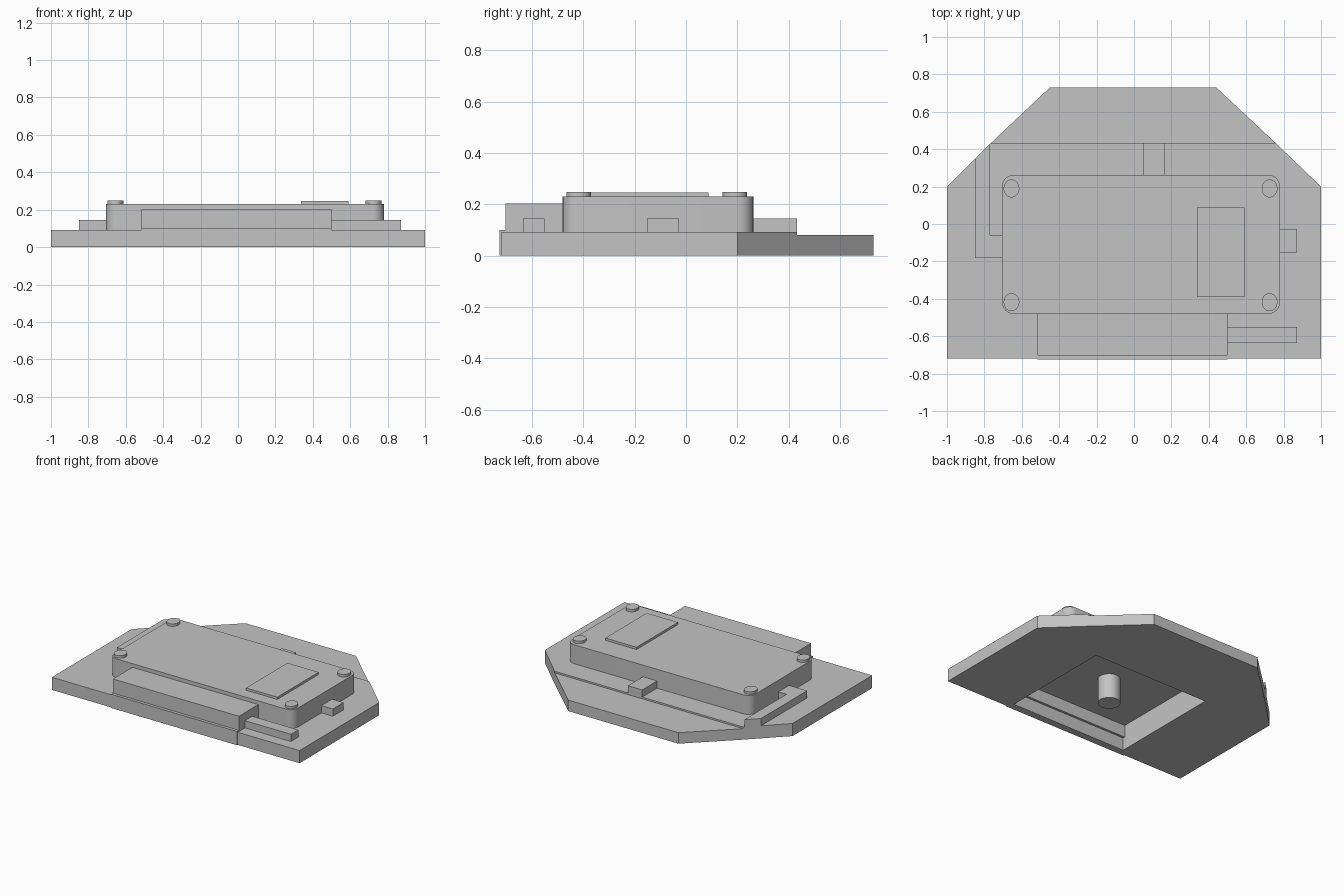
import bpy, bmesh, math

cube = bpy.data.objects.get("Cube")
if cube:
    bpy.data.objects.remove(cube, do_unlink=True)

GREY = (0.55, 0.55, 0.55, 1.0)
grey = bpy.data.materials.new("plain_grey")
grey.use_nodes = True
grey.diffuse_color = GREY
grey.node_tree.nodes["Principled BSDF"].inputs["Base Color"].default_value = GREY


def prism(name, outline, z0, z1):
    """Extrude a counter-clockwise outline from z0 up to z1."""
    bm = bmesh.new()
    face = bm.faces.new([bm.verts.new((x, y, z0)) for x, y in outline])
    top = bmesh.ops.extrude_face_region(bm, geom=[face])["geom"]
    for v in top:
        if isinstance(v, bmesh.types.BMVert):
            v.co.z = z1
    bmesh.ops.recalc_face_normals(bm, faces=bm.faces)
    mesh = bpy.data.meshes.new(name)
    bm.to_mesh(mesh)
    bm.free()
    mesh.materials.append(grey)
    obj = bpy.data.objects.new(name, mesh)
    bpy.context.collection.objects.link(obj)
    return obj


def box(name, x0, x1, y0, y1, z0, z1):
    return prism(name, [(x0, y0), (x1, y0), (x1, y1), (x0, y1)], z0, z1)


def arc(cx, cy, rx, ry, start, sweep, steps):
    angles = [start + sweep * i / steps for i in range(steps + 1)]
    return [(cx + rx * math.cos(a), cy + ry * math.sin(a)) for a in angles]


def oval(name, cx, cy, rx, ry, z0, z1, sides=32):
    return prism(name, arc(cx, cy, rx, ry, 0, math.tau, sides)[:-1], z0, z1)


def rounded_box(name, x0, x1, y0, y1, z0, z1, r):
    corners = [(x1 - r, y1 - r), (x0 + r, y1 - r), (x0 + r, y0 + r), (x1 - r, y0 + r)]
    outline = []
    for i, (cx, cy) in enumerate(corners):
        outline += arc(cx, cy, r, r, i * math.pi / 2, math.pi / 2, 8)
    return prism(name, outline, z0, z1)


def smooth(obj):
    bpy.ops.object.select_all(action="DESELECT")
    obj.select_set(True)
    bpy.context.view_layer.objects.active = obj
    bpy.ops.object.shade_smooth_by_angle(angle=math.radians(30))


def cut(obj, cutter):
    mod = obj.modifiers.new("cavity", "BOOLEAN")
    mod.operation = "DIFFERENCE"
    mod.solver = "EXACT"
    mod.object = cutter
    bpy.ops.object.select_all(action="DESELECT")
    obj.select_set(True)
    bpy.context.view_layer.objects.active = obj
    bpy.ops.object.modifier_apply(modifier=mod.name)


# Base plate with a slightly lower rear apron
base = prism("base_plate", [(-1, -0.718), (1, -0.718), (1, 0.2), (0.757, 0.433),
                            (-0.765, 0.433), (-1, 0.2)], 0, 0.092)
prism("rear_apron", [(-0.765, 0.433), (0.757, 0.433), (0.44, 0.73), (-0.45, 0.73)], 0, 0.08)

# Main housing and front box
body = rounded_box("housing", -0.705, 0.78, -0.48, 0.262, 0.092, 0.23, 0.06)
front = box("front_box", -0.517, 0.5, -0.703, -0.48, 0.092, 0.203)
box("front_strip", -0.517, 0.5, -0.725, -0.69, 0, 0.1)

# Cavity open to the underside
lower = box("lower_cutter", -0.47, 0.47, -0.672, 0.17, -0.1, 0.15)
upper = box("upper_cutter", -0.47, 0.47, -0.655, 0.17, 0.02, 0.18)
cut(base, lower)
cut(body, upper)
cut(front, upper)
for helper in (lower, upper):
    bpy.data.objects.remove(helper, do_unlink=True)
smooth(body)

# Central post inside the cavity
smooth(oval("centre_post", 0, -0.255, 0.075, 0.075, 0, 0.185))

# Corner studs and raised panel on the housing
for side, x in (("left", 0.725), ("right", -0.655)):
    for end, y in (("front", -0.418), ("rear", 0.19)):
        smooth(oval(f"stud_{end}_{side}", x, y, 0.042, 0.048, 0.225, 0.248))
box("top_panel", 0.338, 0.59, -0.39, 0.087, 0.225, 0.247)

# Small blocks around the housing
box("front_rail", 0.495, 0.872, -0.635, -0.55, 0.09, 0.145)
box("left_tab", 0.775, 0.872, -0.152, -0.028, 0.09, 0.145)
box("rear_tab", 0.05, 0.165, 0.255, 0.433, 0.09, 0.145)
prism("right_bracket", [(-0.85, -0.182), (-0.7, -0.182), (-0.7, -0.058), (-0.77, -0.058),
                        (-0.77, 0.428), (-0.85, 0.349)], 0.09, 0.145)
